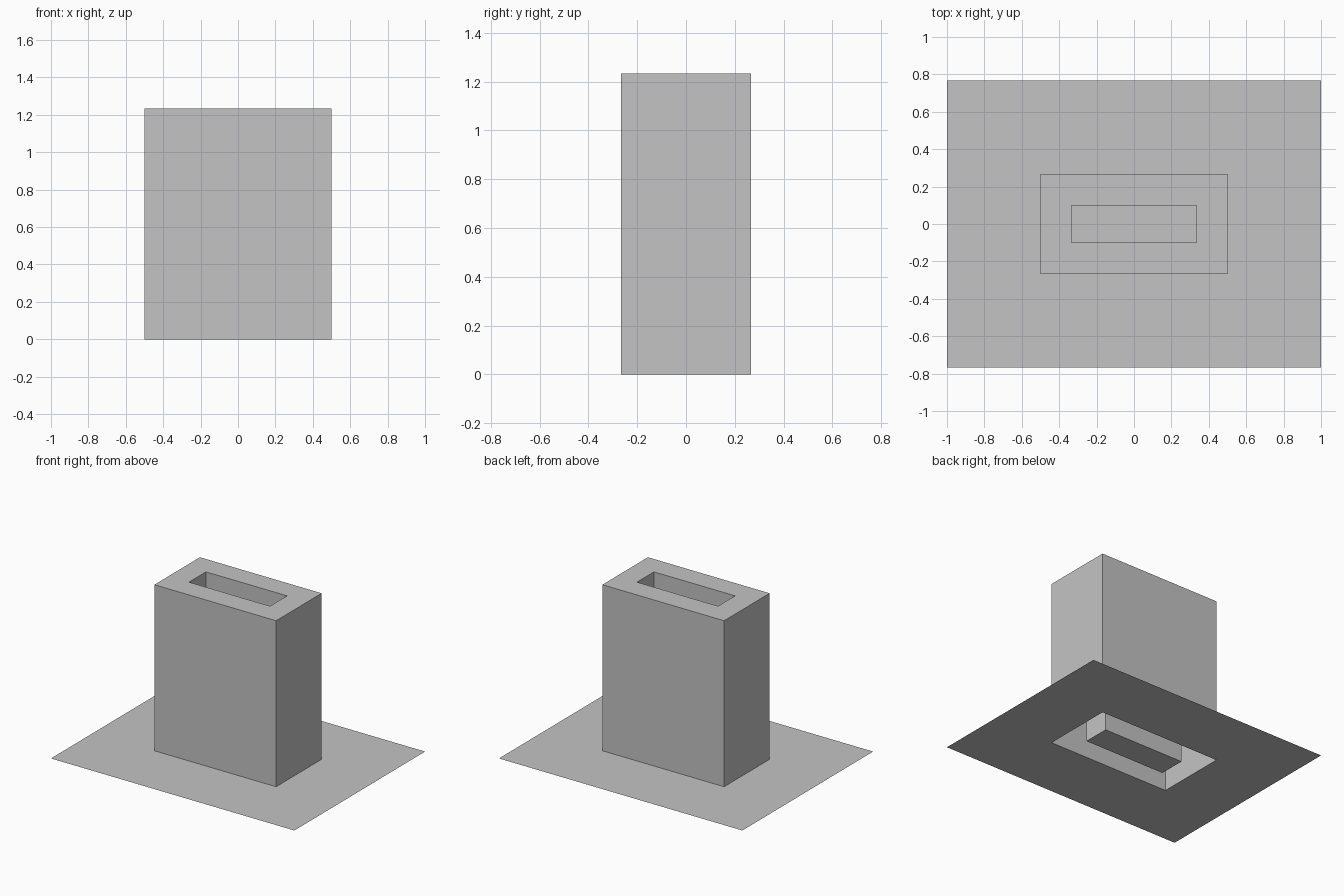
import bpy
import bmesh

cube = bpy.data.objects.get("Cube")
if cube:
    bpy.data.objects.remove(cube, do_unlink=True)

HEIGHT = 1.233
PLATE = (1.0, 0.767)    # half sizes in x and y
TOWER = (0.5, 0.267)
SLOT = (0.333, 0.1)

grey = bpy.data.materials.new("light_grey")
grey.use_nodes = True
colour = (0.55, 0.55, 0.55, 1)
grey.diffuse_color = colour
grey.node_tree.nodes["Principled BSDF"].inputs["Base Color"].default_value = colour


def loop(bm, half, z):
    """Rectangle of four vertices, counter-clockwise from above."""
    x, y = half
    return [bm.verts.new((sx * x, sy * y, z))
            for sx, sy in ((-1, -1), (1, -1), (1, 1), (-1, 1))]


def sheet(name, rings, cap=False):
    """Join rectangles into a band of flat faces, optionally closing the last."""
    bm = bmesh.new()
    loops = [loop(bm, half, z) for half, z in rings]
    for a, b in zip(loops, loops[1:]):
        for i in range(4):
            j = (i + 1) % 4
            bm.faces.new((a[i], a[j], b[j], b[i]))
    if cap:
        bm.faces.new(loops[-1])
    mesh = bpy.data.meshes.new(name)
    bm.to_mesh(mesh)
    bm.free()
    mesh.materials.append(grey)
    obj = bpy.data.objects.new(name, mesh)
    bpy.context.collection.objects.link(obj)
    return obj


# Thin ground sheet, open under the hollow tower
sheet("base_sheet", [(PLATE, 0), (TOWER, 0)])

# Outer walls and the flat rim around the opening
sheet("tower_shell", [(TOWER, 0), (TOWER, HEIGHT), (SLOT, HEIGHT)])

# Deep slot running down to a closed floor at ground level
sheet("slot_lining", [(SLOT, HEIGHT), (SLOT, 0)], cap=True)
